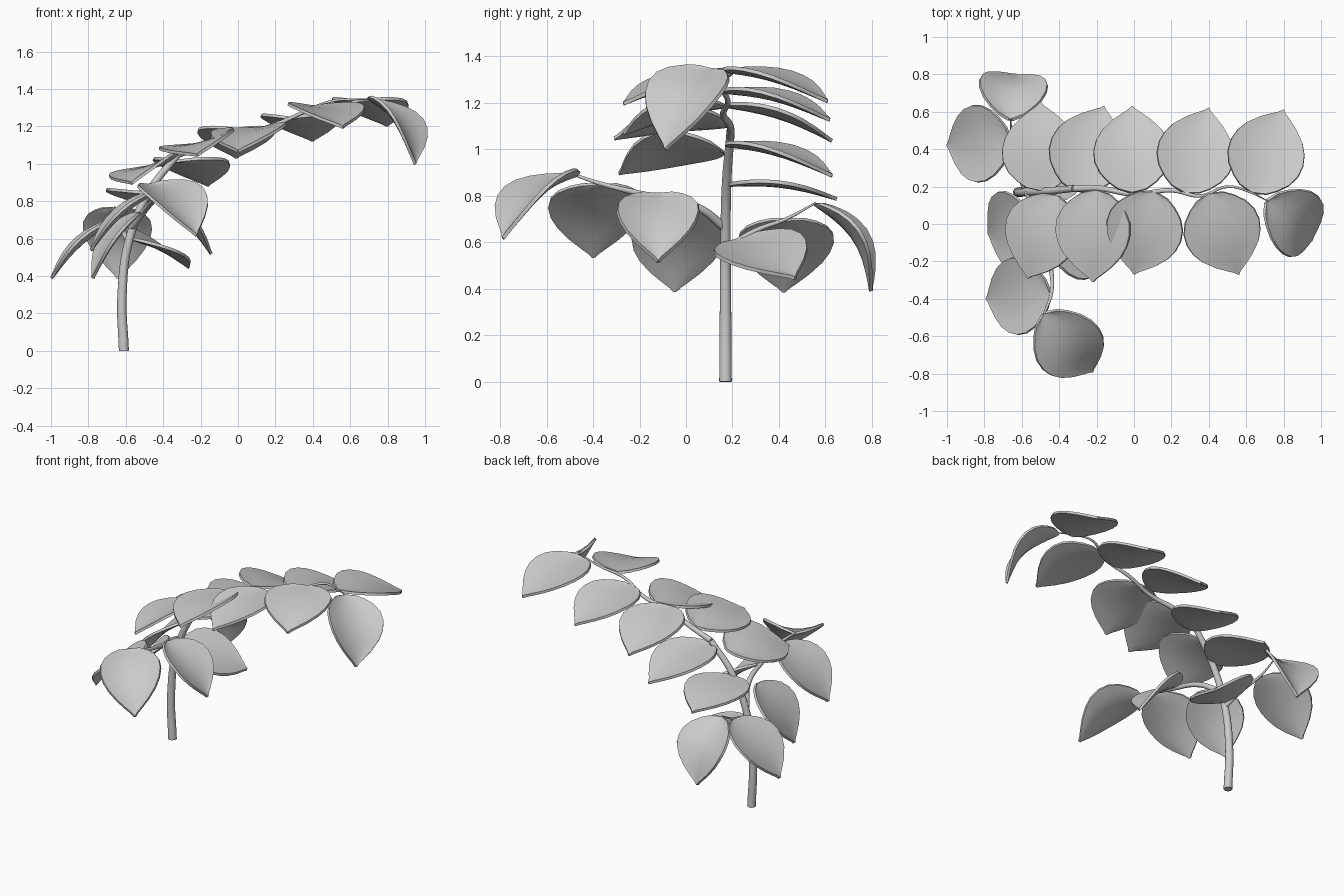
import bpy
from math import sin, pi
from mathutils import Vector

cube = bpy.data.objects.get("Cube")
if cube:
    bpy.data.objects.remove(cube, do_unlink=True)

grey = bpy.data.materials.new("plain_grey")
grey.use_nodes = True
COLOUR = (0.6, 0.6, 0.6, 1)
grey.diffuse_color = COLOUR
grey.node_tree.nodes["Principled BSDF"].inputs["Base Color"].default_value = COLOUR


def activate(obj):
    bpy.ops.object.select_all(action="DESELECT")
    obj.select_set(True)
    bpy.context.view_layer.objects.active = obj


def twig(name, points, start, end):
    """Tapered round branch through the points."""
    curve = bpy.data.curves.new(name, "CURVE")
    curve.dimensions = "3D"
    curve.bevel_depth = 1
    curve.bevel_resolution = 6
    curve.resolution_u = 6
    curve.use_fill_caps = True
    spline = curve.splines.new("BEZIER")
    spline.bezier_points.add(len(points) - 1)
    for i, (p, co) in enumerate(zip(spline.bezier_points, points)):
        p.co = co
        p.handle_left_type = p.handle_right_type = "AUTO"
        p.radius = start + (end - start) * i / (len(points) - 1)
    obj = bpy.data.objects.new(name, curve)
    bpy.context.collection.objects.link(obj)
    curve.materials.append(grey)
    activate(obj)
    bpy.ops.object.convert(target="MESH")
    bpy.ops.object.shade_smooth_by_angle()


# Half width of a leaf along its length
OUTLINE = [(0, .01), (.03, .075), (.1, .125), (.2, .172), (.32, .2), (.45, .205),
           (.58, .19), (.7, .158), (.82, .105), (.91, .052), (.96, .02), (1, .003)]
COLUMNS = 6


def leaf(name, base, tip, arch=0.025, up=(0, 0, 1), rise=0.03, width=1):
    """Arched leaf blade from base to tip, its side edges lifted by rise."""
    base, tip = Vector(base), Vector(tip)
    along = (tip - base).normalized()
    up = Vector(up)
    normal = (up - along * up.dot(along)).normalized()
    side = along.cross(normal)
    verts, faces = [], []
    for t, half in OUTLINE:
        middle = base.lerp(tip, t) + normal * arch * sin(pi * t)
        for j in range(COLUMNS + 1):
            u = 2 * j / COLUMNS - 1
            lift = rise * u * u * half / 0.2
            verts.append(middle + side * half * width * u + normal * lift)
    row = COLUMNS + 1
    for i in range(len(OUTLINE) - 1):
        for j in range(COLUMNS):
            a = i * row + j
            faces.append((a, a + 1, a + row + 1, a + row))
    mesh = bpy.data.meshes.new(name)
    mesh.from_pydata(verts, [], faces)
    mesh.materials.append(grey)
    obj = bpy.data.objects.new(name, mesh)
    bpy.context.collection.objects.link(obj)
    solid = obj.modifiers.new("thickness", "SOLIDIFY")
    solid.thickness = 0.016
    solid.offset = -0.5
    activate(obj)
    bpy.ops.object.modifier_apply(modifier=solid.name)
    bpy.ops.object.shade_smooth_by_angle()


# Arching main stem and two side branches
twig("lower_stem", [(-.61, .17, 0), (-.62, .17, .3), (-.58, .17, .6), (-.47, .175, .86),
                    (-.32, .19, 1.05)], .027, .018)
twig("upper_stem", [(-.32, .19, 1.05), (-.18, .19, 1.1), (0, .16, 1.15),
                    (.2, .18, 1.21), (.36, .15, 1.28), (.5, .2, 1.335),
                    (.62, .17, 1.345), (.72, .12, 1.345)], .018, .003)
twig("front_branch", [(-.57, .17, .66), (-.5, .05, .75), (-.45, -.2, .81),
                      (-.44, -.36, .85), (-.48, -.48, .89)], .02, .006)
twig("back_branch", [(-.58, .17, .57), (-.62, .3, .65), (-.65, .43, .7),
                     (-.66, .56, .77)], .015, .004)

# Leaves along the back of the stem, from the end inwards
leaf("back_leaf_1", (.63, .17, 1.34), (.80, .61, 1.21))
leaf("back_leaf_2", (.27, .17, 1.25), (.40, .62, 1.13))
leaf("back_leaf_3", (-.01, .17, 1.19), (-.01, .63, 1.04))
leaf("back_leaf_4", (-.32, .18, 1.02), (-.16, .63, .89))
leaf("back_leaf_5", (-.50, .18, .85), (-.50, .65, .79), rise=.015)

# Leaves along the front of the stem
leaf("end_leaf", (.71, .12, 1.345), (.95, -.09, 1.0), .065, (.88, -.48, .3), .05, .88)
leaf("front_leaf_1", (.40, .16, 1.31), (.56, -.27, 1.2))
leaf("front_leaf_2", (.11, .17, 1.19), (0, -.27, 1.07), .025, (-.1, 0, 1))
leaf("front_leaf_3", (-.2, .18, 1.11), (-.22, -.31, 1.05), .025, (-.25, 0, 1))
leaf("front_leaf_4", (-.41, .15, 1.0), (-.57, -.29, .9), .03, (-.35, 0, 1))

# Hanging leaves on the front branch
leaf("front_branch_leaf_1", (-.45, -.37, .85), (-.79, -.4, .54), .03)
leaf("front_branch_leaf_2", (-.48, -.48, .89), (-.22, -.79, .62), .055, (.56, -.83, .4), .05, .9)
leaf("front_branch_leaf_3", (-.45, -.12, .81), (-.14, -.12, .52), .03, rise=.045, width=.85)
leaf("front_branch_leaf_4", (-.53, 0, .74), (-.78, -.05, .39), .03)

# Hanging leaves on the back branch
leaf("back_branch_leaf_1", (-.66, .44, .7), (-1, .42, .39), .03)
leaf("back_branch_leaf_2", (-.66, .56, .765), (-.64, .8, .39), .06, rise=.05, width=.88)
leaf("back_branch_leaf_3", (-.59, .21, .61), (-.26, .47, .45), .02, (.5, 0, 1))
